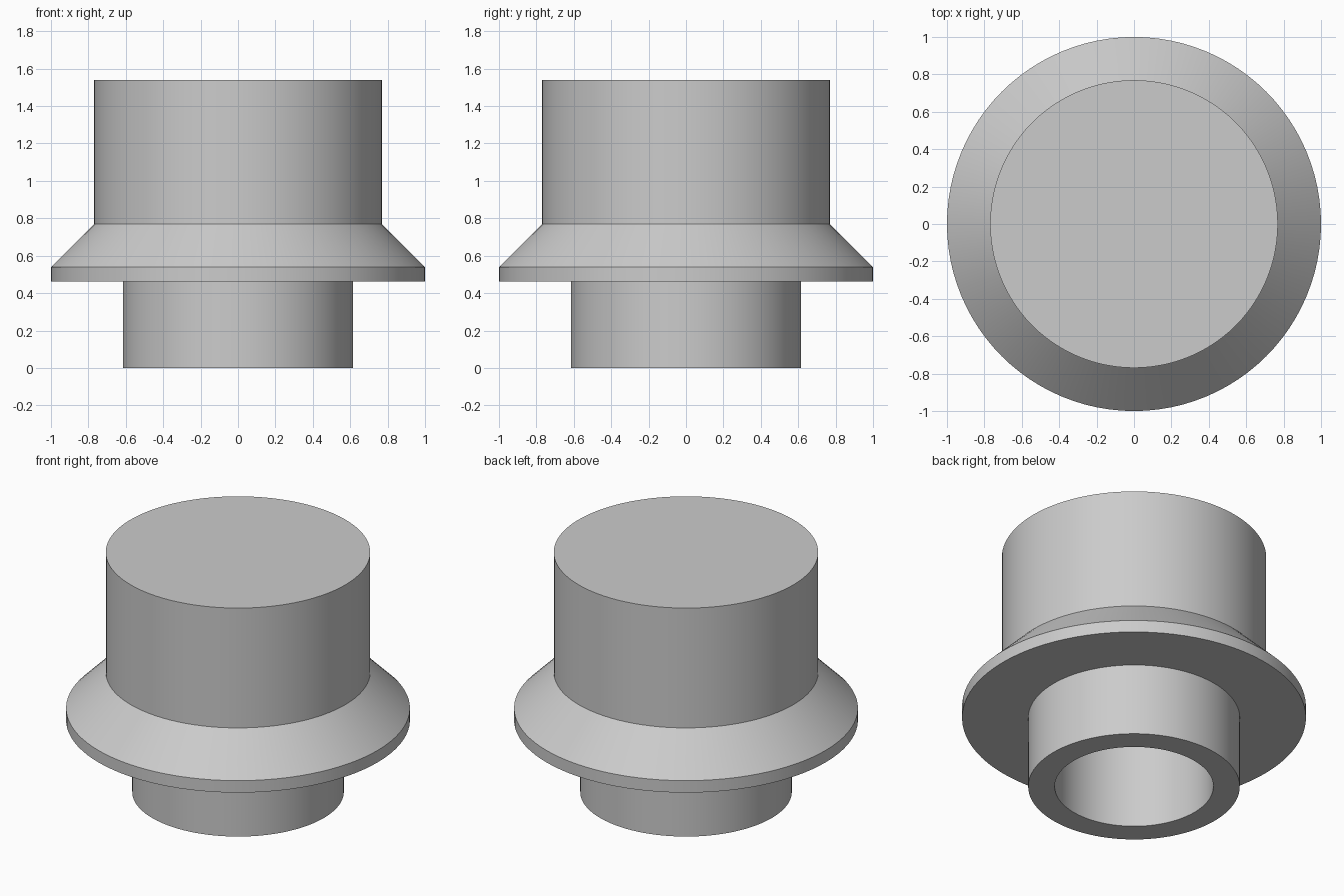
import bpy
import bmesh
import math

if "Cube" in bpy.data.objects:
    bpy.data.objects.remove(bpy.data.objects["Cube"], do_unlink=True)

SEGMENTS = 96
U = 1 / 13  # design unit: the flange is 13 units in radius

# Single grey material
grey = bpy.data.materials.new("light_grey")
grey.use_nodes = True
colour = (0.6, 0.6, 0.6, 1)
grey.diffuse_color = colour
grey.node_tree.nodes["Principled BSDF"].inputs["Base Color"].default_value = colour


def lathe(name, profile):
    """Spin a (radius, height) profile around the z axis."""
    bm = bmesh.new()
    verts = [bm.verts.new((r * U, 0, z * U)) for r, z in profile]
    edges = [bm.edges.new(pair) for pair in zip(verts, verts[1:])]
    bmesh.ops.spin(bm, geom=verts + edges, cent=(0, 0, 0), axis=(0, 0, 1),
                   angle=math.tau, steps=SEGMENTS, use_duplicate=False)
    bmesh.ops.remove_doubles(bm, verts=bm.verts, dist=1e-4)
    bmesh.ops.recalc_face_normals(bm, faces=bm.faces)
    mesh = bpy.data.meshes.new(name)
    bm.to_mesh(mesh)
    bm.free()
    mesh.materials.append(grey)
    obj = bpy.data.objects.new(name, mesh)
    bpy.context.collection.objects.link(obj)
    bpy.ops.object.select_all(action="DESELECT")
    obj.select_set(True)
    bpy.context.view_layer.objects.active = obj
    bpy.ops.object.shade_smooth_by_angle(angle=math.radians(30))
    return obj


# Blind bore, lower collar, flange with sloped shoulder, closed upper drum
lathe("flanged_plug", [
    (0, 10), (6, 10), (6, 0),
    (8, 0), (8, 6),
    (13, 6), (13, 7), (10, 10),
    (10, 20), (0, 20),
])
